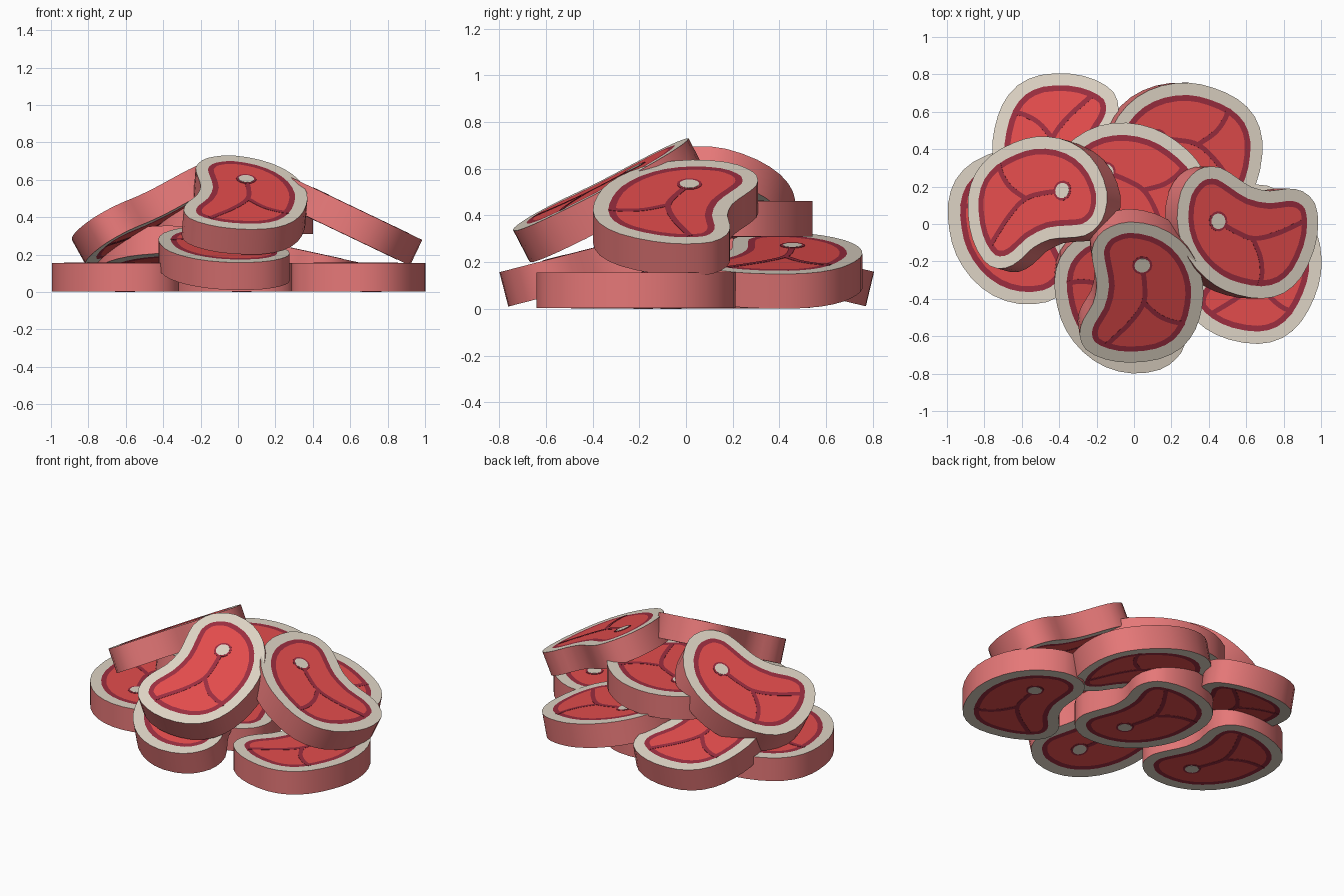
import bpy, bmesh, math
from mathutils import Vector, Matrix

if "Cube" in bpy.data.objects:
    bpy.data.objects.remove(bpy.data.objects["Cube"])

HALF = 0.076      # half thickness of a steak
PLATE = 0.003     # thickness of painted details

def material(name, srgb):
    lin = [((c + 0.055) / 1.055) ** 2.4 for c in srgb]
    m = bpy.data.materials.new(name)
    m.diffuse_color = (*lin, 1)
    m.use_nodes = True
    m.node_tree.nodes["Principled BSDF"].inputs["Base Color"].default_value = m.diffuse_color
    return m

MATS = [material("pink_side", (0.90, 0.47, 0.47)),
        material("pale_fat", (0.87, 0.83, 0.77)),
        material("dark_red_meat", (0.61, 0.18, 0.25)),
        material("red_meat", (0.89, 0.30, 0.30))]
SIDE, FAT, DARK, RED = range(4)

def smooth_path(pts, n=4, closed=False):
    # Catmull-Rom through the points
    p = [Vector(q) for q in pts]
    if closed:
        p = [p[-1]] + p + [p[0], p[1]]
    else:
        p = [2 * p[0] - p[1]] + p + [2 * p[-1] - p[-2]]
    out = []
    for i in range(1, len(p) - 2):
        for k in range(n):
            t = k / n
            out.append(0.5 * (2 * p[i] + (p[i + 1] - p[i - 1]) * t
                       + (2 * p[i - 1] - 5 * p[i] + 4 * p[i + 1] - p[i + 2]) * t * t
                       + (3 * p[i] - p[i - 1] - 3 * p[i + 1] + p[i + 2]) * t ** 3))
    return out if closed else out + [p[-2]]

# kidney-shaped steak outline
OUTLINE = smooth_path([
    (-.075, .426), (-.18, .398), (-.245, .344), (-.278, .253), (-.262, .140),
    (-.247, .042), (-.267, -.066), (-.315, -.157), (-.334, -.247), (-.30, -.338),
    (-.198, -.398), (-.064, -.422), (.096, -.404), (.214, -.338), (.287, -.229),
    (.321, -.088), (.322, .050), (.278, .193), (.193, .313), (.070, .395)], 2, True)
BONE = Vector((-.005, .163))
# marbling lines inside the meat
VEINS = [[(-.005, .16), (.01, .04), (.005, -.066), (-.064, -.18), (-.19, -.315)],
         [(.005, -.06), (.085, -.14), (.165, -.18), (.23, -.19)]]

def inset(poly, d):
    out = []
    for i, p in enumerate(poly):
        t = (poly[(i + 1) % len(poly)] - poly[i - 1]).normalized()
        out.append(p + Vector((-t.y, t.x)) * d)
    return out

def disc(c, r, n=14):
    return [c + Vector((math.cos(a), math.sin(a))) * r
            for a in (2 * math.pi * i / n for i in range(n))]

def ribbon(pts, w):
    path = smooth_path(pts)
    left, right = [], []
    for i, p in enumerate(path):
        t = (path[min(i + 1, len(path) - 1)] - path[max(i - 1, 0)]).normalized()
        side = Vector((-t.y, t.x)) * w
        left.append(p + side)
        right.append(p - side)
    return left + right[::-1]

def ring(bm, poly, z):
    return [bm.verts.new((p.x, p.y, z)) for p in poly]

def bridge(bm, a, b, mat, smooth=False):
    for i in range(len(a)):
        j = (i + 1) % len(a)
        f = bm.faces.new((a[i], a[j], b[j], b[i]))
        f.material_index, f.smooth = mat, smooth

def cap(bm, a, mat):
    bm.faces.new(a).material_index = mat

def plate(bm, poly, z0, z1, mat):
    a, b = ring(bm, poly, z0), ring(bm, poly, z1)
    bridge(bm, a, b, mat)
    cap(bm, a, mat)
    cap(bm, b, mat)

def steak(name, centre, normal, turn, flip):
    bm = bmesh.new()
    edges = []
    for s in (1, -1):
        z = s * HALF
        # fat rim, dark rim, red meat
        r0 = ring(bm, OUTLINE, z)
        r1 = ring(bm, inset(OUTLINE, .066), z)
        r2 = ring(bm, inset(OUTLINE, .097), z)
        bridge(bm, r0, r1, FAT)
        bridge(bm, r1, r2, DARK)
        cap(bm, r2, RED)
        edges.append(r0)
        # marbling and bone plates
        for v in VEINS:
            plate(bm, ribbon(v, .013), z, z + s * PLATE * .5, DARK)
        plate(bm, disc(BONE, .054), z, z + s * PLATE * .7, DARK)
        plate(bm, disc(BONE, .042), z, z + s * PLATE, FAT)
    bridge(bm, edges[0], edges[1], SIDE, True)
    # turn, tilt, then place by the centre of the bounding box
    tilt = Vector((0, 0, 1)).rotation_difference(Vector(normal).normalized()).to_matrix()
    m = tilt @ Matrix.Rotation(math.radians(turn), 3, 'Z') @ Matrix.Diagonal((-1 if flip else 1, 1, 1))
    for v in bm.verts:
        v.co = m @ v.co
    mid = Vector([(min(v.co[k] for v in bm.verts) + max(v.co[k] for v in bm.verts)) / 2
                  for k in range(3)])
    for v in bm.verts:
        v.co -= mid
    bmesh.ops.recalc_face_normals(bm, faces=bm.faces)
    me = bpy.data.meshes.new(name)
    bm.to_mesh(me)
    bm.free()
    for mt in MATS:
        me.materials.append(mt)
    ob = bpy.data.objects.new(name, me)
    ob.location = centre
    bpy.context.collection.objects.link(ob)
    bpy.ops.object.select_all(action='DESELECT')
    ob.select_set(True)
    bpy.context.view_layer.objects.active = ob
    bpy.ops.object.shade_smooth_by_angle(angle=math.radians(40))

# bottom layer
steak("bottom_left_steak", (-.655, -.01, .079), (0, 0, 1), 196, False)
steak("bottom_right_steak", (.645, -.215, .079), (0, 0, 1), -15, False)
steak("bottom_centre_steak", (-.02, .11, .079), (0, 0, 1), 190, False)
steak("back_left_steak", (-.42, .375, .183), (0, .23, .97), 176, False)
steak("back_right_steak", (.255, .405, .165), (.21, 0, .97), 79, False)
steak("front_low_steak", (-.075, -.375, .188), (0, -.25, .97), 200, False)
# middle and top layers
steak("middle_steak", (-.02, .16, .385), (0, 0, 1), 61, False)
steak("top_left_steak", (-.480, .105, .42), (-.48, .13, .865), -78, True)
steak("top_right_steak", (.575, -.045, .39), (.43, 0, .90), 69, True)
steak("top_front_steak", (.035, -.33, .465), (.07, -.46, .885), 0, False)
